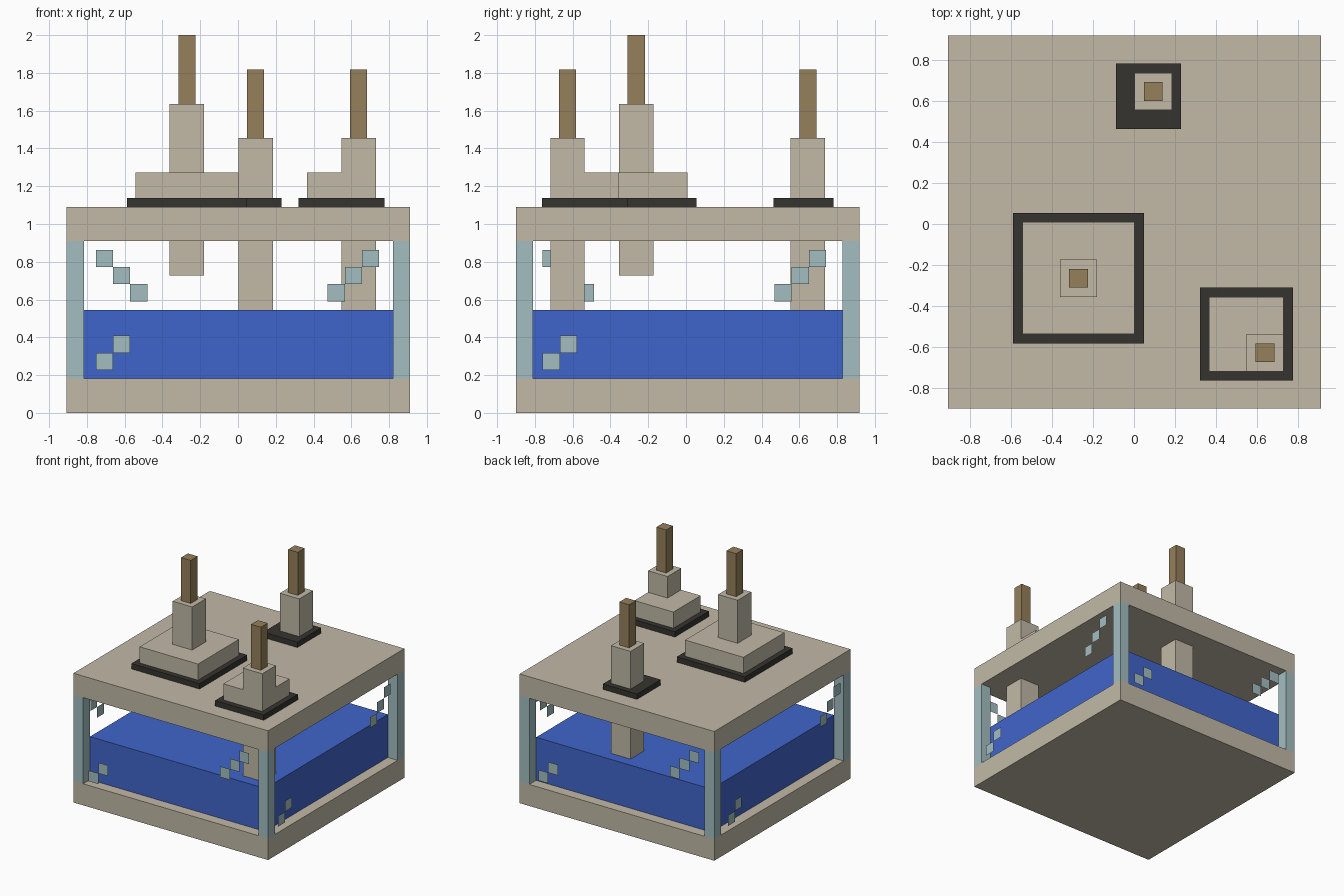
import bpy
import math
from mathutils import Matrix, Vector

cube = bpy.data.objects.get("Cube")
if cube:
    bpy.data.objects.remove(cube, do_unlink=True)

U = 1 / 11                              # grid unit: the model is 22 units tall
BODY = Vector((0.025, 0.1, 0))          # centre of the solid parts, in units
PANE = Vector((-0.025, -0.1, 0))        # centre of the glass panes, in units


def material(name, rgb):
    lin = [((c / 255 + 0.055) / 1.055) ** 2.4 for c in rgb] + [1.0]
    m = bpy.data.materials.new(name)
    m.use_nodes = True
    m.diffuse_color = lin
    m.node_tree.nodes["Principled BSDF"].inputs["Base Color"].default_value = lin
    return m


stone = material("beige_stone", (194, 186, 167))
wood = material("brown_wood", (149, 128, 91))
black = material("black_trim", (53, 52, 47))
glass = material("pale_glass", (163, 190, 192))
blue = material("blue_water", (64, 101, 203))


def mesh_object(name, verts, faces, mat):
    me = bpy.data.meshes.new(name)
    me.from_pydata(verts, [], faces)
    me.materials.append(mat)
    ob = bpy.data.objects.new(name, me)
    bpy.context.collection.objects.link(ob)
    return ob


def box(name, x, y, z, mat):
    """Box from (min, max) ranges in grid units."""
    verts = [(Vector((a, b, c)) + BODY) * U for a in x for b in y for c in z]
    faces = [(0, 1, 3, 2), (4, 6, 7, 5), (0, 4, 5, 1),
             (2, 3, 7, 6), (0, 2, 6, 4), (1, 5, 7, 3)]
    return mesh_object(name, verts, faces, mat)


# Tank: base, lid, water and corner posts
FULL = (-10, 10)
box("base_slab", FULL, FULL, (0, 2), stone)
box("lid_slab", FULL, FULL, (10, 12), stone)
box("water", (-9, 9), (-9, 9), (2, 6), blue)
for xn, xr in (("right", (-10, -9)), ("left", (9, 10))):
    for yn, yr in (("front", (-10, -9)), ("back", (9, 10))):
        box(f"{yn}_{xn}_post", xr, yr, (2, 10), glass)

# Glints on each pane: two at lower left, three at upper right
GLINTS = [(-8.25, 2.5), (-7.25, 3.5), (5.25, 6.5), (6.25, 7.5), (7.25, 8.5)]
for i, side in enumerate(("front", "left", "back", "right")):
    turn = Matrix.Rotation(i * math.pi / 2, 3, 'Z')
    verts, faces = [], []
    for x, z in GLINTS:
        n = len(verts)
        for dx, dz in ((0, 0), (1, 0), (1, 1), (0, 1)):
            verts.append((turn @ Vector((x + dx, -10, z + dz)) + PANE) * U)
        faces.append((n, n + 1, n + 2, n + 3))
    mesh_object(f"{side}_pane_glints", verts, faces, glass)

# Pistons: trim plate, optional foot block, column through the lid, wooden rod
# name, trim x/y, foot x/y, column x/y, column z
PISTONS = [
    ("large", (-6.5, 0.5), (-6.5, 0.5), (-6, 0), (-6, 0), (-4, -2), (-4, -2), (8, 18)),
    ("medium", (3.5, 8.5), (-8.5, -3.5), (4, 8), (-8, -4), (6, 8), (-8, -6), (6, 16)),
    ("small", (-1, 2.5), (5, 8.5), None, None, (0, 2), (6, 8), (6, 16)),
]
for name, tx, ty, fx, fy, cx, cy, cz in PISTONS:
    box(f"{name}_trim_plate", tx, ty, (12, 12.5), black)
    if fx:
        box(f"{name}_foot_block", fx, fy, (12, 14), stone)
    box(f"{name}_column", cx, cy, cz, stone)
    box(f"{name}_rod", (cx[0] + 0.5, cx[1] - 0.5), (cy[0] + 0.5, cy[1] - 0.5),
        (cz[1], cz[1] + 4), wood)
